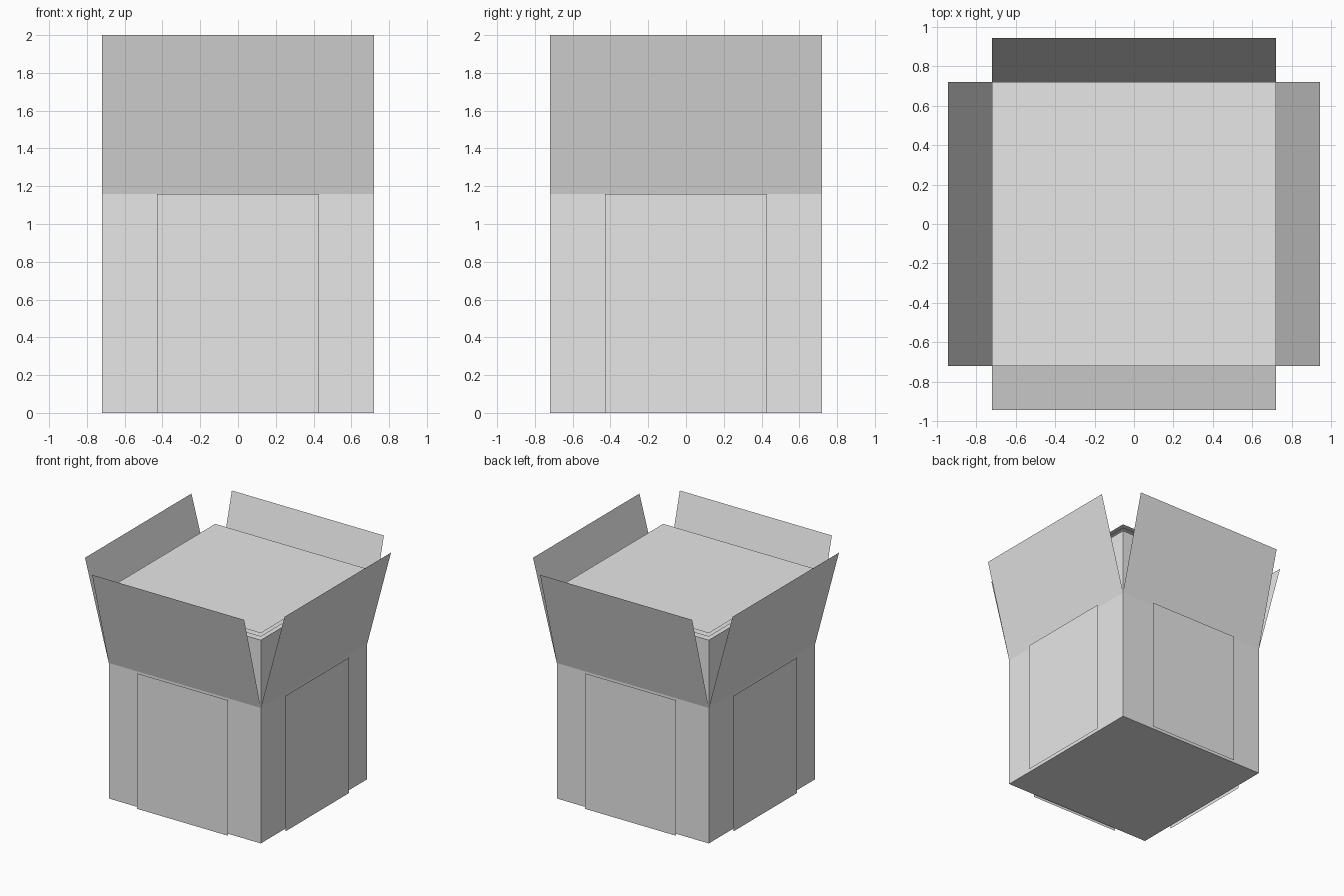
import bpy
import math
from mathutils import Matrix, Vector

cube = bpy.data.objects.get("Cube")
if cube:
    bpy.data.objects.remove(cube, do_unlink=True)

HALF = 0.72        # half width of the box
HINGE = 1.16       # height where the flaps fold out
WALL_TOP = 1.74    # height of the closed box
GAP = 0.03         # spacing of the loose sheets
FLAP_OUT = 0.945   # reach of the flap tips
PANEL = 0.43       # half width of the side panels

grey = bpy.data.materials.new("plain grey")
grey.use_nodes = True
colour = (0.8, 0.8, 0.8, 1)
grey.diffuse_color = colour
grey.node_tree.nodes["Principled BSDF"].inputs["Base Color"].default_value = colour


def add_mesh(name, verts, faces):
    mesh = bpy.data.meshes.new(name)
    mesh.from_pydata(verts, [], faces)
    mesh.materials.append(grey)
    obj = bpy.data.objects.new(name, mesh)
    bpy.context.collection.objects.link(obj)
    return obj


def side_sheet(name, half, low, high, turn):
    """Sheet on the front, from (y, z) low to (y, z) high, turned about z."""
    rot = Matrix.Rotation(turn, 3, "Z")
    corners = [(-half, *low), (half, *low), (half, *high), (-half, *high)]
    return add_mesh(name, [rot @ Vector(c) for c in corners], [(0, 1, 2, 3)])


# Closed box body
bpy.ops.mesh.primitive_cube_add(size=1, location=(0, 0, WALL_TOP / 2))
body = bpy.context.object
body.name = "box_body"
body.scale = (2 * HALF, 2 * HALF, WALL_TOP)
body.data.materials.append(grey)

# Flat sheets floating over the lid
for name, level in (("lower_lid_sheet", 1), ("upper_lid_sheet", 2)):
    z = WALL_TOP + level * GAP
    add_mesh(name, [(-HALF, -HALF, z), (HALF, -HALF, z), (HALF, HALF, z), (-HALF, HALF, z)],
             [(0, 1, 2, 3)])

# Opened flap and side panel on each of the four sides
for i, side in enumerate(("front", "left", "back", "right")):
    turn = i * math.pi / 2
    side_sheet(side + "_flap", HALF, (-HALF, HINGE), (-FLAP_OUT, 2), turn)
    out = -HALF - GAP
    side_sheet(side + "_panel", PANEL, (out, 0), (out, HINGE), turn)
